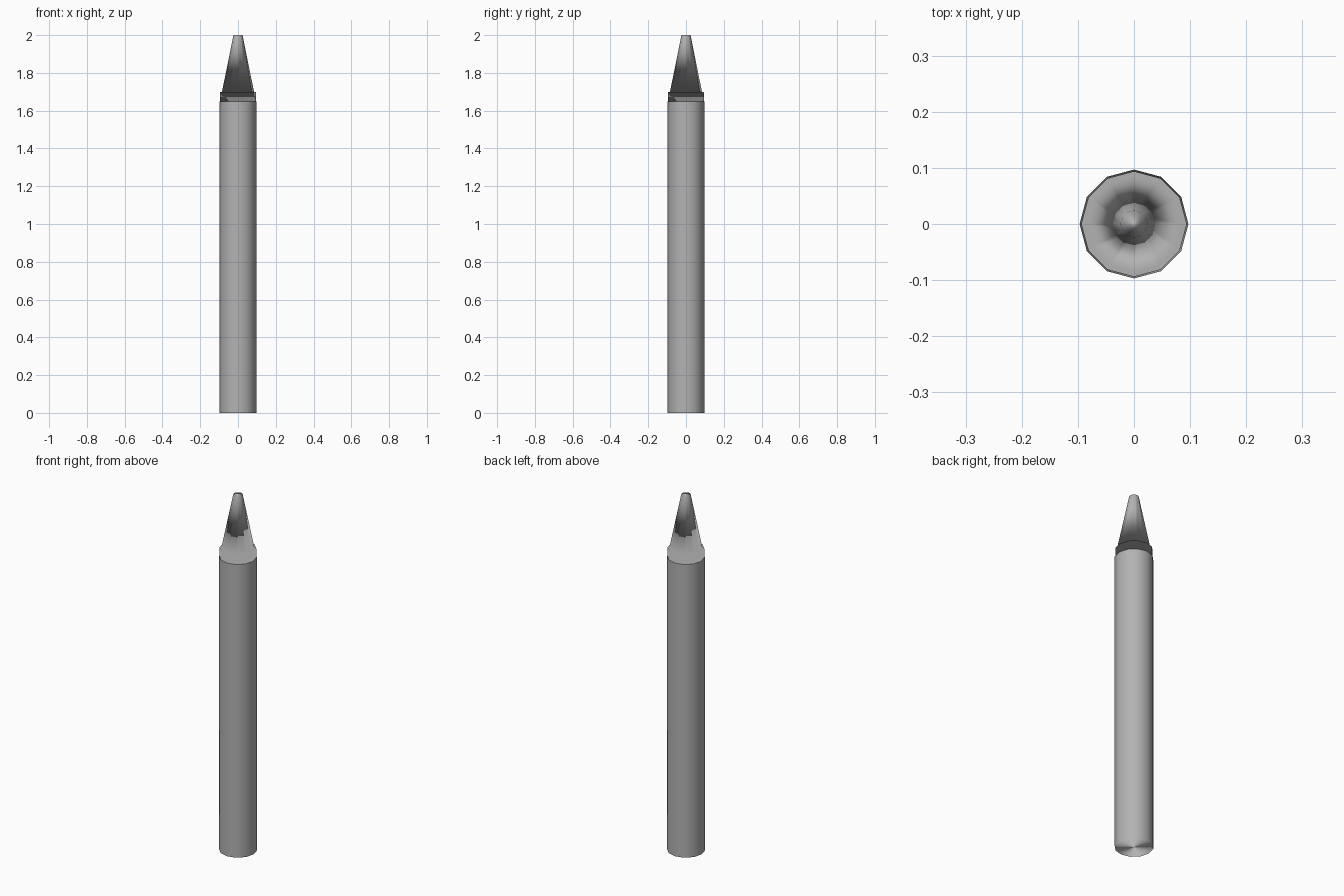
import bpy
import bmesh
from math import cos, sin, tau

SIDES = 12

if "Cube" in bpy.data.objects:
    bpy.data.objects.remove(bpy.data.objects["Cube"], do_unlink=True)

grey = bpy.data.materials.new("mid_grey")
grey.use_nodes = True
grey.diffuse_color = (0.45, 0.45, 0.45, 1)
shader = next(n for n in grey.node_tree.nodes if n.type == "BSDF_PRINCIPLED")
shader.inputs["Base Color"].default_value = grey.diffuse_color
shader.inputs["Roughness"].default_value = 0.8


def turned_part(name, profile):
    """Closed, smooth shaded solid turned from (radius, height) pairs."""
    bm = bmesh.new()
    rings = [[bm.verts.new((r * cos(tau * i / SIDES), r * sin(tau * i / SIDES), z))
              for i in range(SIDES)] for r, z in profile]
    for low, high in zip(rings, rings[1:]):
        for i in range(SIDES):
            j = (i + 1) % SIDES
            bm.faces.new((low[i], low[j], high[j], high[i]))
    bm.faces.new(rings[0][::-1])
    bm.faces.new(rings[-1])
    for face in bm.faces:
        face.smooth = True
    mesh = bpy.data.meshes.new(name)
    bm.to_mesh(mesh)
    bm.free()
    mesh.materials.append(grey)
    part = bpy.data.objects.new(name, mesh)
    bpy.context.collection.objects.link(part)
    # Long side faces steer the shading, so the walls stay evenly lit
    part.modifiers.new("even_shading", "WEIGHTED_NORMAL").weight = 100
    return part


# Long barrel, narrow collar above it, and blunt tapered tip
turned_part("barrel", [(0.097, 0), (0.097, 1.648)])
turned_part("collar", [(0.094, 1.648), (0.094, 1.698)])
turned_part("tip", [(0.085, 1.698), (0.024, 2.0)])
